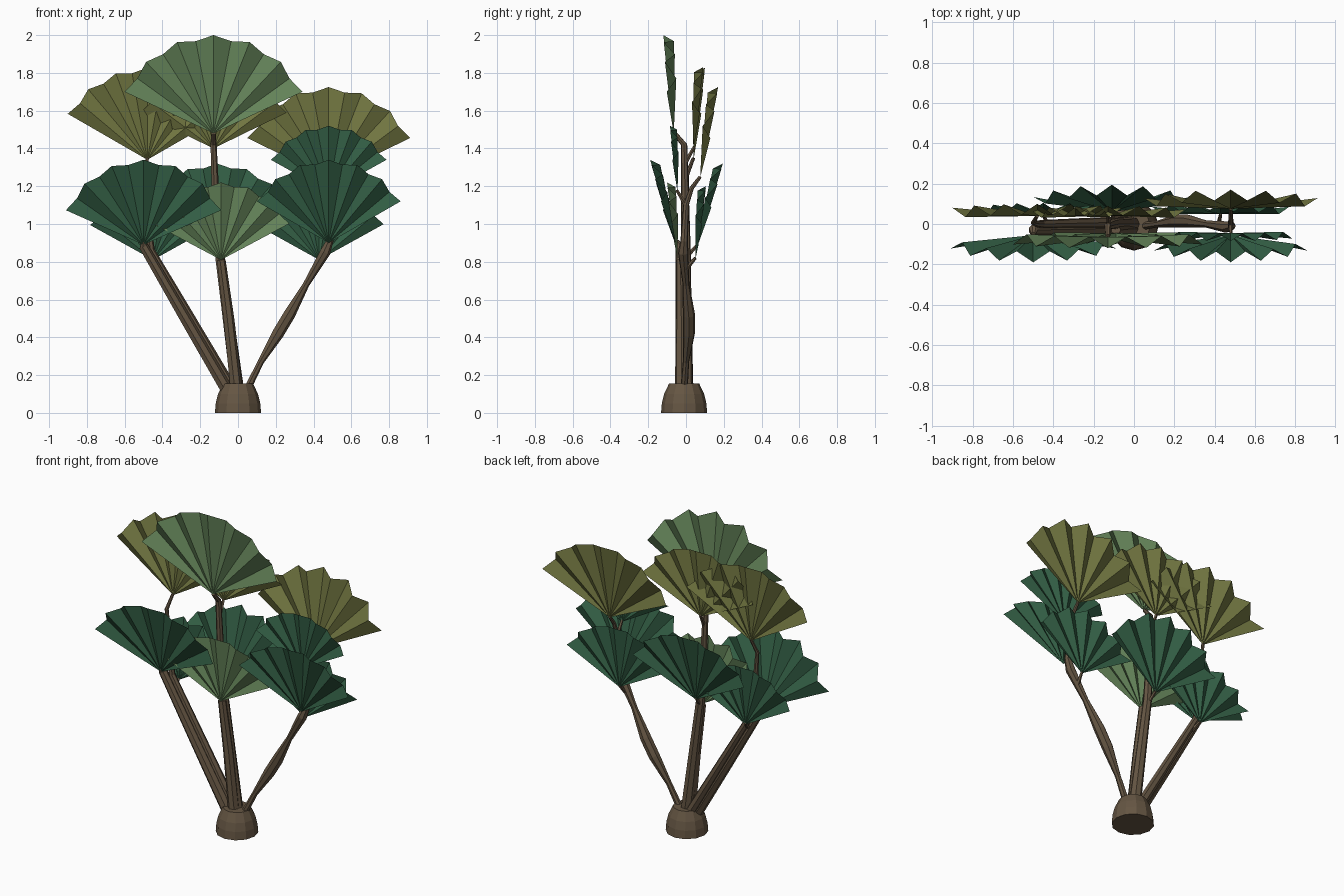
import bpy, bmesh, math
from mathutils import Vector

if "Cube" in bpy.data.objects:
    bpy.data.objects.remove(bpy.data.objects["Cube"])


def material(name, rgb):
    m = bpy.data.materials.new(name)
    m.diffuse_color = (*rgb, 1)
    m.use_nodes = True
    m.node_tree.nodes["Principled BSDF"].inputs["Base Color"].default_value = m.diffuse_color
    return m


BARK = material("bark_brown", (0.130, 0.092, 0.056))
LIGHT = material("light_green", (0.125, 0.225, 0.098))
OLIVE = material("olive_green", (0.165, 0.180, 0.052))
DARK = material("dark_green", (0.033, 0.115, 0.060))


def finish(bm, name, mat):
    me = bpy.data.meshes.new(name)
    bm.to_mesh(me)
    bm.free()
    me.materials.append(mat)
    ob = bpy.data.objects.new(name, me)
    bpy.context.collection.objects.link(ob)
    return ob


def tube(name, path, sides=7):
    """Faceted tube through (x, y, z, radius) points with closed ends."""
    bm = bmesh.new()
    pts = [Vector(p[:3]) for p in path]
    rings = []
    for i, p in enumerate(path):
        t = (pts[min(i + 1, len(pts) - 1)] - pts[max(i - 1, 0)]).normalized()
        u = Vector((0, 1, 0)).cross(t).normalized()
        v = t.cross(u)
        angles = [2 * math.pi * k / sides for k in range(sides)]
        rings.append([bm.verts.new(pts[i] + p[3] * (u * math.cos(a) + v * math.sin(a)))
                      for a in angles])
    for a, b in zip(rings, rings[1:]):
        for k in range(sides):
            n = (k + 1) % sides
            bm.faces.new((a[k], a[n], b[n], b[k]))
    bm.faces.new(rings[0][::-1])
    bm.faces.new(rings[-1])
    return finish(bm, name, BARK)


def fan(name, mat, apex, radius, lean, spread=64, pleats=12):
    """Pleated fan leaf; lean is the y shift from apex to the top of the rim."""
    bm = bmesh.new()
    side = 1 if lean > 0 else -1
    root = bm.verts.new(apex)
    rim = []
    for i in range(pleats + 1):
        a = math.radians(spread * (2 * i / pleats - 1))
        ridge = i % 2 == 0
        r = radius * (1 if ridge else 0.955)
        fold = side * radius * (0.045 if ridge else -0.06)
        h = r * math.cos(a)
        y = (lean - side * radius * 0.045) * h / radius + fold
        rim.append(bm.verts.new((apex[0] + r * math.sin(a), apex[1] + y, apex[2] + h)))
    for a, b in zip(rim, rim[1:]):
        bm.faces.new((root, b, a) if side < 0 else (root, a, b))
    return finish(bm, name, mat)


# Root base
tube("root_base", [(0, -0.01, 0, 0.122), (0, -0.01, 0.05, 0.118),
                   (0, -0.01, 0.10, 0.106), (0, -0.01, 0.155, 0.08)], 12)

# Left trunks
tube("left_trunk_front", [(-0.065, -0.02, 0.13, 0.034), (-0.28, -0.025, 0.50, 0.031),
                          (-0.50, -0.03, 0.88, 0.026), (-0.50, -0.05, 0.91, 0.012)])
tube("left_trunk_back", [(-0.035, 0.01, 0.13, 0.03), (-0.25, 0.005, 0.50, 0.025),
                         (-0.46, 0.0, 0.86, 0.02), (-0.485, 0.0, 1.10, 0.015),
                         (-0.50, 0.005, 1.26, 0.012), (-0.48, 0.04, 1.35, 0.009)])
# Middle trunks
tube("middle_trunk_front", [(-0.01, -0.025, 0.13, 0.034), (-0.05, -0.025, 0.50, 0.03),
                            (-0.09, -0.03, 0.81, 0.024)])
tube("middle_trunk_back", [(-0.005, 0.0, 0.13, 0.036), (-0.06, 0.0, 0.55, 0.03),
                           (-0.10, 0.0, 0.85, 0.026), (-0.12, -0.005, 1.15, 0.021),
                           (-0.13, -0.01, 1.42, 0.017), (-0.13, -0.06, 1.48, 0.012)])
# Right trunk with its knot
tube("right_trunk", [(0.05, -0.01, 0.13, 0.02), (0.12, 0.0, 0.27, 0.017),
                     (0.21, 0.015, 0.42, 0.033), (0.27, 0.015, 0.52, 0.033),
                     (0.36, 0.0, 0.68, 0.018), (0.46, -0.015, 0.85, 0.029),
                     (0.485, -0.01, 0.91, 0.02), (0.48, 0.0, 1.10, 0.015),
                     (0.48, 0.03, 1.19, 0.012), (0.48, 0.075, 1.25, 0.009)])

# Short stalks joining trunks to leaves
for name, a, b in [
        ("left_low_stalk", (-0.43, 0.0, 0.77), (-0.45, 0.05, 0.82)),
        ("right_low_stalk", (0.42, 0.0, 0.76), (0.43, 0.05, 0.82)),
        ("middle_low_stalk", (-0.10, 0.0, 0.82), (-0.11, 0.06, 0.89)),
        ("middle_high_stalk", (-0.125, 0.0, 1.33), (-0.13, 0.045, 1.41)),
        ("right_mid_stalk", (0.48, 0.0, 1.10), (0.48, -0.05, 1.18))]:
    tube(name, [(*a, 0.012), (*b, 0.008)], 5)

# Fan leaves: name, colour, apex, radius, lean, spread
for leaf in [
        ("top_leaf", LIGHT, (-0.13, -0.065, 1.48), 0.52, -0.055, 65),
        ("low_middle_leaf", LIGHT, (-0.09, -0.045, 0.81), 0.41, -0.055, 62),
        ("high_left_leaf", OLIVE, (-0.48, 0.04, 1.34), 0.487, 0.06, 60),
        ("high_middle_leaf", OLIVE, (-0.13, 0.04, 1.40), 0.43, 0.05, 64),
        ("high_right_leaf", OLIVE, (0.48, 0.075, 1.245), 0.48, 0.095, 64),
        ("mid_right_leaf", DARK, (0.48, -0.045, 1.17), 0.35, -0.04, 61),
        ("front_right_leaf", DARK, (0.48, -0.055, 0.90), 0.44, -0.135, 60),
        ("front_left_leaf", DARK, (-0.50, -0.055, 0.89), 0.45, -0.135, 66),
        ("back_left_leaf", DARK, (-0.45, 0.05, 0.81), 0.38, 0.055, 61),
        ("back_right_leaf", DARK, (0.43, 0.05, 0.81), 0.39, 0.055, 61),
        ("back_middle_leaf", DARK, (-0.11, 0.06, 0.88), 0.44, 0.135, 62)]:
    fan(*leaf)
